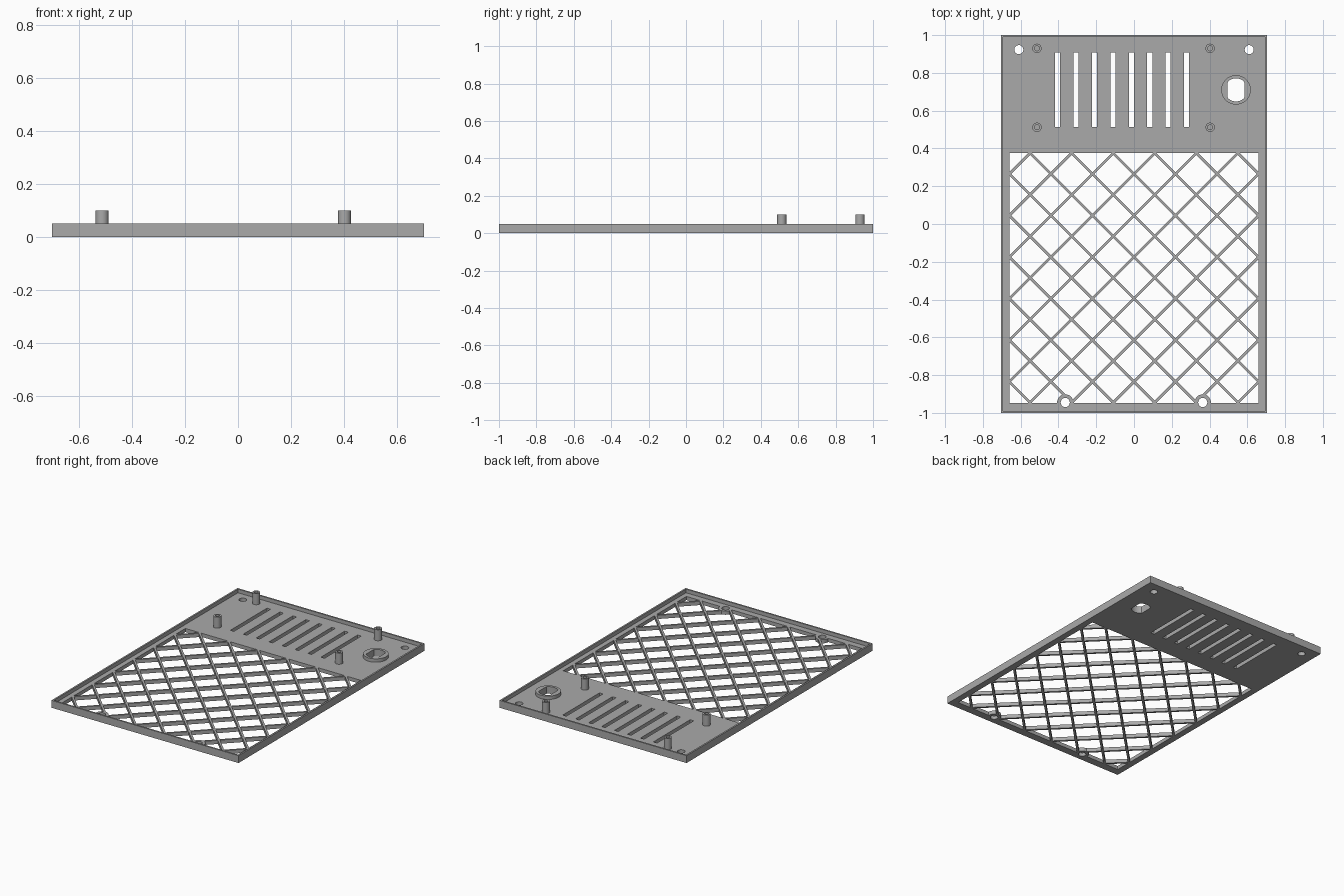
import bpy, bmesh, math
from mathutils import Vector

if "Cube" in bpy.data.objects:
    bpy.data.objects.remove(bpy.data.objects["Cube"], do_unlink=True)

W, L, H, FLOOR, RIM = 0.704, 1.0, 0.05, 0.025, 0.011
WIN = (-0.66, 0.66, -0.947, 0.377)      # grille window
PITCH, BAR = 0.22, 0.014                # diamond diagonal, bar width

grey = bpy.data.materials.new("matte grey")
grey.use_nodes = True
colour = (0.4, 0.4, 0.4, 1)
grey.diffuse_color = colour
grey.node_tree.nodes["Principled BSDF"].inputs["Base Color"].default_value = colour


def prism(name, outlines, z0, z1, clip=None):
    """Extrude flat outlines from z0 to z1, optionally clipped to a rectangle."""
    bm = bmesh.new()
    for pts in outlines:
        bm.faces.new([bm.verts.new((x, y, z0)) for x, y in pts])
    if clip:
        x0, x1, y0, y1 = clip
        for co, no in (((x0, 0, 0), (-1, 0, 0)), ((x1, 0, 0), (1, 0, 0)),
                       ((0, y0, 0), (0, -1, 0)), ((0, y1, 0), (0, 1, 0))):
            bmesh.ops.bisect_plane(bm, geom=bm.verts[:] + bm.edges[:] + bm.faces[:], dist=1e-6,
                                   plane_co=co, plane_no=no, clear_outer=True)
    ext = bmesh.ops.extrude_face_region(bm, geom=bm.faces[:])
    bmesh.ops.translate(bm, vec=Vector((0, 0, z1 - z0)),
                        verts=[v for v in ext["geom"] if isinstance(v, bmesh.types.BMVert)])
    bmesh.ops.recalc_face_normals(bm, faces=bm.faces[:])
    me = bpy.data.meshes.new(name)
    bm.to_mesh(me)
    bm.free()
    me.materials.append(grey)
    ob = bpy.data.objects.new(name, me)
    bpy.context.collection.objects.link(ob)
    return ob


def rect(x0, x1, y0, y1):
    return [(x0, y0), (x1, y0), (x1, y1), (x0, y1)]


def circle(x, y, r, n=32):
    return [(x + r * math.cos(2 * math.pi * i / n), y + r * math.sin(2 * math.pi * i / n))
            for i in range(n)]


def flat_sided(x, y, r, half):
    """Circle with its left and right sides cut flat."""
    return [(min(max(px, x - half), x + half), py) for px, py in circle(x, y, r, 48)]


def cut(ob, outlines, z0=-0.1, z1=0.2, clip=None):
    cutter = prism("cutter", outlines, z0, z1, clip)
    mod = ob.modifiers.new("cut", "BOOLEAN")
    mod.operation, mod.solver, mod.object = "DIFFERENCE", "EXACT", cutter
    bpy.context.view_layer.objects.active = ob
    bpy.ops.object.modifier_apply(modifier=mod.name)
    bpy.data.objects.remove(cutter, do_unlink=True)


def smooth(ob):
    bpy.ops.object.select_all(action="DESELECT")
    ob.select_set(True)
    bpy.context.view_layer.objects.active = ob
    bpy.ops.object.shade_smooth_by_angle(angle=math.radians(30))


# Tray: thin floor with a raised rim
tray = prism("tray", [rect(-W, W, -L, L)], 0, H)
cut(tray, [rect(-W + RIM, W - RIM, -L + RIM, L - RIM)], FLOOR)

# Grille: two interleaved sets of diamond openings
half = PITCH / 2 - BAR / math.sqrt(2)
diamonds = []
for i in range(-8, 9):
    for j in range(-8, 9):
        if (i + j) % 2 == 0:
            cx, cy = i * PITCH / 2, (WIN[2] + WIN[3]) / 2 + j * PITCH / 2
            diamonds.append([(cx - half, cy), (cx, cy - half), (cx + half, cy), (cx, cy + half)])
cut(tray, diamonds, clip=WIN)

# Vent slots, corner holes and socket opening
SOCKET = (0.54, 0.71)
socket_hole = flat_sided(*SOCKET, 0.061, 0.044)
cut(tray, [rect(x - 0.0135, x + 0.0135, 0.513, 0.908)
           for x in [-0.404 + 0.0975 * i for i in range(8)]])
cut(tray, [circle(s * 0.61, 0.923, 0.024) for s in (-1, 1)] + [socket_hole])

# Front screw holes, each with a boss that overlaps the grille
for side, s in (("left", 1), ("right", -1)):
    x, y = s * 0.364, -0.945
    cut(tray, [circle(x, y, 0.035)])
    boss = prism("front_boss_" + side, [circle(x, y, 0.043)], 0, FLOOR)
    cut(boss, [circle(x, y, 0.024)])
    smooth(boss)
smooth(tray)

# Socket collar
collar = prism("socket_collar", [circle(*SOCKET, 0.078, 48)], FLOOR - 0.002, H - 0.002)
cut(collar, [socket_hole])
smooth(collar)

# Hollow standoffs
for row, y in (("rear", 0.93), ("front", 0.512)):
    for side, x in (("left", 0.403), ("right", -0.514)):
        post = prism(f"standoff_{row}_{side}", [circle(x, y, 0.0245)], FLOOR - 0.002, 0.1)
        cut(post, [circle(x, y, 0.013)], FLOOR + 0.001)
        smooth(post)
